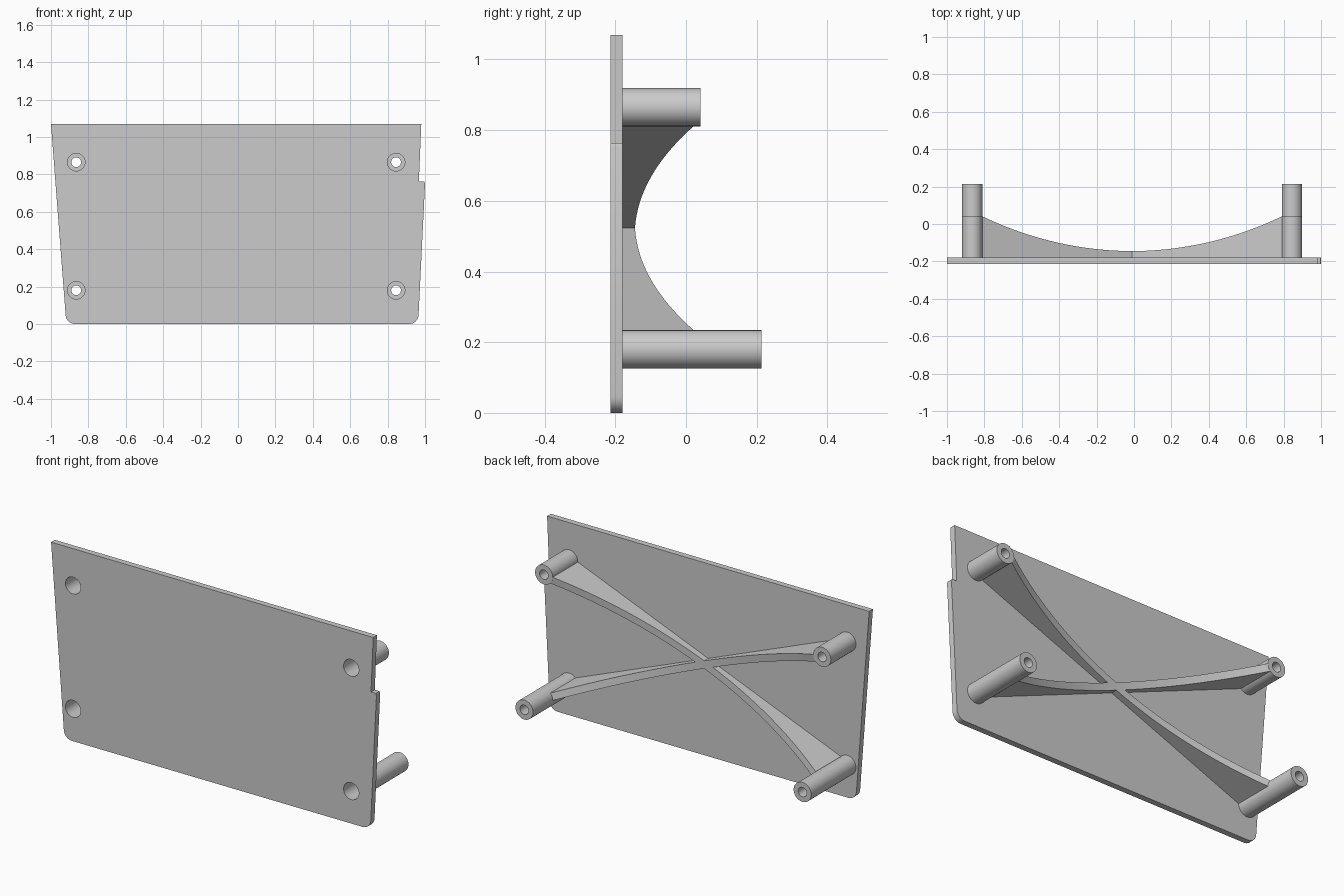
import bpy, bmesh, math
from mathutils import Vector

if "Cube" in bpy.data.objects:
    bpy.data.objects.remove(bpy.data.objects["Cube"])

FRONT, BACK = -0.213, -0.18
LEFT_X, RIGHT_X, LOW_Z, HIGH_Z = 0.845, -0.865, 0.18, 0.865
POST_R, BORE_R, HOLE_R = 0.054, 0.047, 0.026
RIB_W = 0.04
SIDES = 40
GREY = (0.6, 0.6, 0.6, 1)

grey = bpy.data.materials.new("plain grey")
grey.use_nodes = True
grey.diffuse_color = GREY
grey.node_tree.nodes["Principled BSDF"].inputs["Base Color"].default_value = GREY


def finish(bm, name):
    bmesh.ops.recalc_face_normals(bm, faces=bm.faces)
    mesh = bpy.data.meshes.new(name)
    bm.to_mesh(mesh)
    bm.free()
    mesh.materials.append(grey)
    obj = bpy.data.objects.new(name, mesh)
    bpy.context.collection.objects.link(obj)
    bpy.ops.object.select_all(action='DESELECT')
    obj.select_set(True)
    bpy.context.view_layer.objects.active = obj
    bpy.ops.object.shade_smooth_by_angle(angle=math.radians(30))


def extrude(bm, offset):
    geom = bmesh.ops.extrude_face_region(bm, geom=bm.faces[:])["geom"]
    verts = [v for v in geom if isinstance(v, bmesh.types.BMVert)]
    bmesh.ops.translate(bm, vec=offset, verts=verts)


def circle(x, z, r):
    angles = [2 * math.pi * i / SIDES for i in range(SIDES)]
    return [(x + r * math.cos(a), z + r * math.sin(a)) for a in angles]


def rounded(prev, corner, nxt, r, n=8):
    """Points of a fillet of radius r at a corner."""
    p, c, q = Vector(prev), Vector(corner), Vector(nxt)
    a, b = (p - c).normalized(), (q - c).normalized()
    half = a.angle(b) / 2
    centre = c + (a + b).normalized() * r / math.sin(half)
    start = (c + a * r / math.tan(half) - centre).normalized()
    end = (c + b * r / math.tan(half) - centre).normalized()
    return [tuple(centre + start.slerp(end, i / n) * r) for i in range(n + 1)]


# Plate: tapered outline with a side step and rounded lower corners
top_r, top_l, low_r, low_l = (-1, 1.07), (0.98, 1.07), (-0.918, 0), (0.963, 0)
step = [(1.0, 0.75), (0.996, 0.763), (0.967, 0.763)]
outline = [top_r] + rounded(top_r, low_r, low_l, 0.05) \
    + rounded(low_r, low_l, step[0], 0.05) + step + [top_l]
posts = [(x, z) for x in (LEFT_X, RIGHT_X) for z in (LOW_Z, HIGH_Z)]
bm = bmesh.new()
for loop in [outline] + [circle(x, z, BORE_R) for x, z in posts]:
    verts = [bm.verts.new((x, FRONT, z)) for x, z in loop]
    for i, v in enumerate(verts):
        bm.edges.new((v, verts[i - 1]))
bmesh.ops.triangle_fill(bm, edges=bm.edges[:], use_beauty=True, normal=(0, -1, 0))
extrude(bm, (0, BACK - FRONT, 0))
finish(bm, "plate")

# Hollow posts: wide bore at the plate, narrow hole at the tip
for x, z in posts:
    tip = 0.213 if z == LOW_Z else 0.041
    floor = -0.06
    profile = [(POST_R, BACK), (POST_R, tip), (HOLE_R, tip),
               (HOLE_R, floor), (BORE_R, floor), (BORE_R, BACK)]
    bm = bmesh.new()
    rings = [[bm.verts.new((px, y, pz)) for px, pz in circle(x, z, r)] for r, y in profile]
    for k, ring in enumerate(rings):
        last = rings[k - 1]
        for i in range(SIDES):
            bm.faces.new((last[i - 1], last[i], ring[i], ring[i - 1]))
    finish(bm, ("lower" if z == LOW_Z else "upper") + ("_left" if x > 0 else "_right") + "_post")

# Crossed ribs with a concave arc along the back edge
centre = Vector(((LEFT_X + RIGHT_X) / 2, 0, (LOW_Z + HIGH_Z) / 2))
span = Vector((LEFT_X - RIGHT_X, 0, HIGH_Z - LOW_Z))
reach = span.length / 2 - math.sqrt(POST_R ** 2 - (RIB_W / 2) ** 2)
dip, rise = -0.145, 0.186
radius = (reach ** 2 + rise ** 2) / (2 * rise)
steps = 36
for sign, name in ((1, "rising_rib"), (-1, "falling_rib")):
    along = Vector((span.x, 0, sign * span.z)).normalized()
    across = Vector((-along.z, 0, along.x))
    bm = bmesh.new()
    pairs = []
    for i in range(steps + 1):
        t = reach * (2 * i / steps - 1)
        y = dip + radius - math.sqrt(radius ** 2 - t ** 2)
        base = centre + along * t - across * RIB_W / 2
        pairs.append([bm.verts.new(base + Vector((0, h, 0))) for h in (BACK, y)])
    for a, b in zip(pairs, pairs[1:]):
        bm.faces.new((a[0], b[0], b[1], a[1]))
    extrude(bm, across * RIB_W)
    finish(bm, name)
